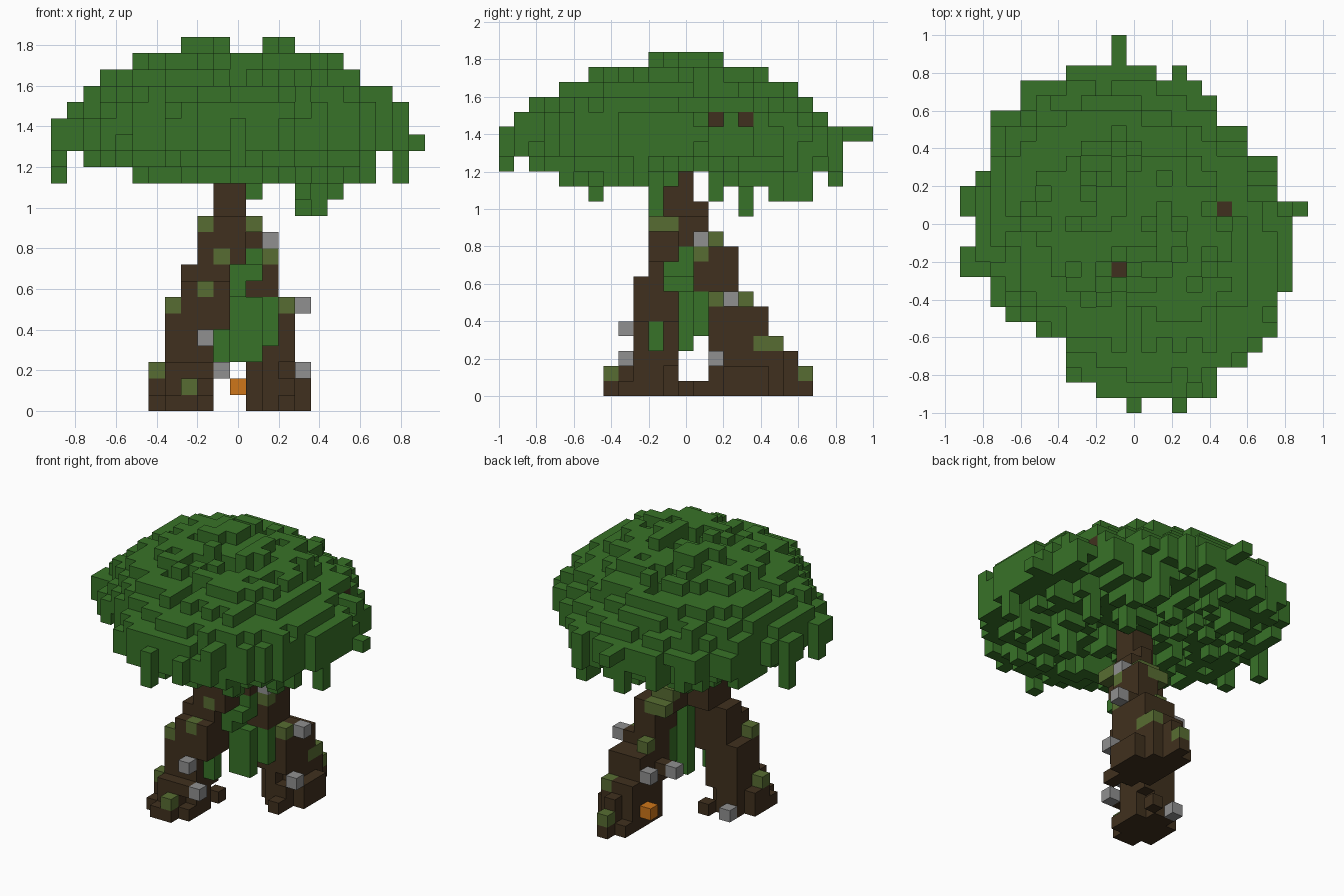
import bpy
import bmesh
import random
from mathutils import Vector

random.seed(5)
S = 0.08  # edge of one block

cube = bpy.data.objects.get("Cube")
if cube:
    bpy.data.objects.remove(cube, do_unlink=True)


def material(name, r, g, b):
    m = bpy.data.materials.new(name)
    m.use_nodes = True
    m.diffuse_color = (r, g, b, 1)
    m.node_tree.nodes["Principled BSDF"].inputs["Base Color"].default_value = (r, g, b, 1)
    return m


MATS = {
    "leaf": material("leaf green", 0.039, 0.17, 0.021),
    "bark": material("bark brown", 0.051, 0.03, 0.013),
    "moss": material("moss green", 0.097, 0.152, 0.032),
    "stone": material("stone grey", 0.28, 0.28, 0.28),
    "orange": material("mushroom orange", 0.62, 0.18, 0.01),
}

blocks = {}  # (x, y, layer) -> (part name, colour)


def put(part, colour, x, y, bottom, top=None):
    for k in range(bottom, (bottom if top is None else top) + 1):
        blocks[x, y, k] = (part, colour)


def disc(x0, x1, y0, y1, skew, limit, rough=0.0):
    """Cells of a rounded, slightly skewed patch inside the given bounds."""
    for x in range(x0, x1 + 1):
        for y in range(y0, y1 + 1):
            u = (2 * x - x0 - x1) / (x1 - x0 + 1)
            v = (2 * y - y0 - y1) / (y1 - y0 + 1)
            if u * u + v * v + skew * u * v < limit + random.uniform(-rough, rough):
                yield x, y


# Canopy plan: first row, last row, left end, right end
plan_rows = [
    (10, 10, -4, 1), (9, 9, -7, 4), (8, 8, -7, 5), (7, 7, -9, 5),
    (5, 6, -9, 7), (4, 4, -9, 9), (2, 3, -10, 9), (-3, 1, -10, 10),
    (-4, -4, -9, 10), (-5, -5, -9, 9), (-6, -6, -8, 9), (-7, -7, -6, 9),
    (-8, -8, -4, 8), (-9, -9, -4, 7), (-10, -10, -4, 5), (-11, -11, -2, 5),
]
plan = [(x, y) for low, high, left, right in plan_rows
        for y in range(low, high + 1) for x in range(left, right + 1)]
for x, y in plan:
    put("canopy", "leaf", x, y, 17)
    if random.random() < 0.94:
        put("canopy", "leaf", x, y, 16)

# Canopy layers, ragged at the top and underneath: layer, density, bounds
crown = [
    (15, 0.75, -9, 8, -10, 10), (14, 0.4, -6, 8, -8, 8),
    (18, 1, -10, 10, -11, 9), (19, 0.96, -9, 9, -10, 8),
    (20, 0.92, -8, 7, -8, 7), (21, 0.8, -6, 6, -6, 5), (22, 0.6, -3, 3, -3, 2),
]
for k, density, *bounds in crown:
    for x, y in disc(*bounds, 0.45, 0.96, 0.12):
        supported = (x, y, k + (1 if k < 17 else -1)) in blocks
        gap = (k == 14 and (y == 1 or (y == 0 and x > 0))) or (k == 22 and x == 0)
        if supported and not gap and random.random() < density:
            put("canopy", "leaf", x, y, k)

# Stray leaves around the rim
for x, y, low, high in [
    (11, 1, 16, 16), (10, 1, 16, 17), (-11, 1, 16, 17), (-11, 2, 14, 17),
    (-11, -2, 15, 17), (-11, -3, 16, 17), (0, -12, 15, 17), (3, -12, 16, 17),
    (-1, 11, 17, 17), (-1, 12, 17, 17), (3, 10, 15, 17), (10, -3, 14, 17),
    (-1, 10, 14, 17),
]:
    put("canopy", "leaf", x, y, low, high)

# Hanging leaf strands
for x, y, low in [
    (5, -2, 12), (4, 4, 12), (4, -6, 13), (1, 6, 13), (6, 2, 13),
    (4, 7, 13), (5, 6, 13), (4, 8, 13), (-6, 2, 14),
]:
    put("canopy", "leaf", x, y, low, 16)

# Branch tips sunk in pits on top and in the side
for x, y, k in [(6, 1, 19), (-1, -3, 20)]:
    for above in range(k + 1, 23):
        blocks.pop((x, y, above), None)
    put("branch_tips", "bark", x, y, k)
for y in (2, 4):
    for x in (8, 9, 10):
        for k in (18, 19):
            blocks.pop((x, y, k), None)
    put("branch_tips", "bark", 7, y, 18)
    put("canopy", "leaf", 7, y, 19)
    put("canopy", "leaf", 7, y + 1, 18)

# Two leaning legs that join below the canopy: first layer, last layer, bounds
front_leg = [
    (0, 0, -5, -2, -5, -1), (1, 1, -5, -2, -4, -1), (2, 2, -4, -2, -4, -1),
    (3, 4, -4, -2, -3, -1), (5, 5, -4, -1, -3, -1), (6, 7, -3, -1, -3, -1),
    (8, 8, -3, -1, -2, -1), (9, 11, -2, 0, -2, 0), (12, 15, -1, 0, -1, 0),
]
rear_leg = [
    (0, 0, 1, 4, 2, 8), (1, 1, 1, 4, 2, 7), (2, 2, 1, 3, 2, 7),
    (3, 3, 1, 3, 2, 6), (4, 5, 1, 3, 2, 5), (6, 6, 1, 3, 2, 3),
    (7, 8, 1, 2, 1, 3), (9, 9, 0, 2, 1, 3), (10, 10, 0, 1, 0, 2),
    (11, 11, 0, 1, 0, 1), (12, 12, 0, 0, 0, 1),
]
for part, leg in (("front_leg", front_leg), ("rear_leg", rear_leg)):
    for low, high, *bounds in leg:
        for x, y in disc(*bounds, 0, 1.1):
            if x + y <= 9:
                put(part, "bark", x, y, low, high)
put("front_leg", "bark", -2, 0, 0)
for x, y, k in [(3, 1, 0), (2, 8, 0), (0, 3, 4)]:
    put("rear_leg", "bark", x, y, k)

# Vines hanging inside the arch
for x, y, low, high in [
    (-1, -2, 3, 4), (0, 0, 3, 8), (1, 0, 3, 6), (1, 1, 4, 6),
    (2, 1, 4, 6), (1, 0, 8, 9), (1, -1, 8, 8), (0, -1, 7, 8),
]:
    put("vines", "leaf", x, y, low, high)

# Moss, stones and a mushroom on the legs
for cell in [
    (-5, -3, 2), (-3, -5, 1), (-4, -3, 6), (-2, -3, 7), (-2, -2, 11),
    (-1, -2, 9), (1, -2, 11), (1, -1, 11), (2, 1, 9), (1, 2, 10), (0, 2, 10),
    (0, 3, 9), (1, 3, 9), (1, 4, 6), (3, 2, 6), (3, 5, 3), (3, 6, 3), (2, 8, 1),
]:
    put("moss", "moss", *cell)
for cell in [
    (-2, -4, 4), (-1, -4, 2), (2, 1, 10), (4, 3, 6), (4, 2, 2), (0, 5, 4),
    (-1, 3, 4), (-4, 0, 0),
]:
    put("stones", "stone", *cell)
put("mushroom", "orange", 0, 5, 1)

# Turn each part into a mesh of its exposed block faces
AXES = [Vector(a) for a in ((1, 0, 0), (0, 1, 0), (0, 0, 1))]
for part in sorted({p for p, c in blocks.values()}):
    bm = bmesh.new()
    corners = {}

    def corner(p):
        key = tuple(round(c * 2) for c in p)
        if key not in corners:
            corners[key] = bm.verts.new(p * S)
        return corners[key]

    for cell, (owner, colour) in blocks.items():
        if owner != part:
            continue
        middle = Vector(cell) + AXES[2] / 2
        for i, axis in enumerate(AXES):
            s, t = AXES[(i + 1) % 3] / 2, AXES[(i + 2) % 3] / 2
            for sign in (1, -1):
                if tuple(int(c) for c in Vector(cell) + axis * sign) in blocks:
                    continue
                c = middle + axis * sign / 2
                loop = [c - s - t, c + s - t, c + s + t, c - s + t][::sign]
                bm.faces.new([corner(p) for p in loop])
    mesh = bpy.data.meshes.new(part)
    bm.to_mesh(mesh)
    bm.free()
    mesh.materials.append(MATS[next(c for p, c in blocks.values() if p == part)])
    bpy.context.collection.objects.link(bpy.data.objects.new(part, mesh))
